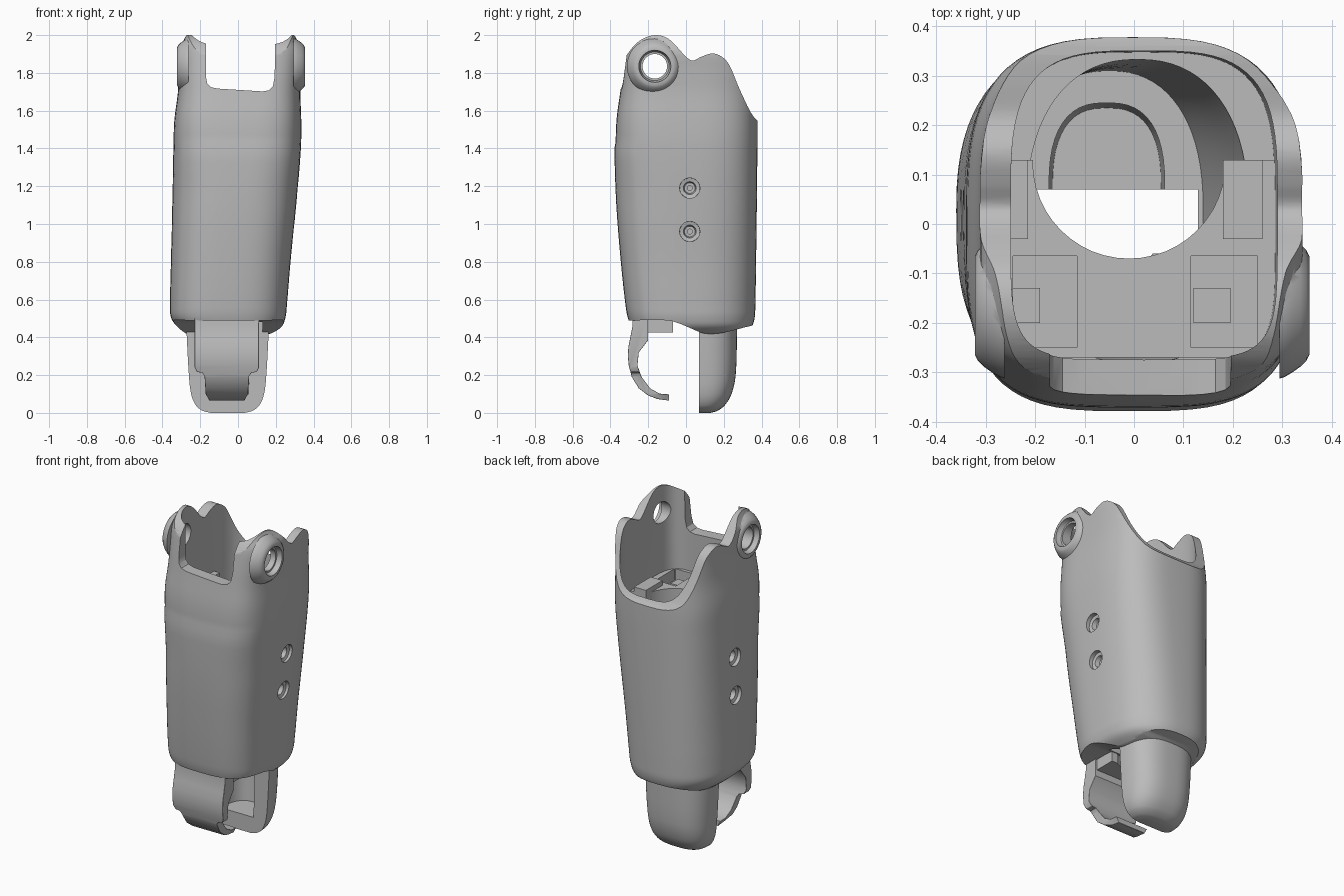
import bpy, bmesh, math

if "Cube" in bpy.data.objects:
    bpy.data.objects.remove(bpy.data.objects["Cube"])

grey = bpy.data.materials.new("plain_grey")
grey.diffuse_color = (0.5, 0.5, 0.5, 1)
grey.use_nodes = True
grey.node_tree.nodes["Principled BSDF"].inputs["Base Color"].default_value = grey.diffuse_color


def make(name, verts, faces):
    bm = bmesh.new()
    vs = [bm.verts.new(v) for v in verts]
    for f in faces:
        bm.faces.new([vs[i] for i in f])
    bmesh.ops.recalc_face_normals(bm, faces=bm.faces[:])
    me = bpy.data.meshes.new(name)
    bm.to_mesh(me)
    bm.free()
    me.materials.append(grey)
    ob = bpy.data.objects.new(name, me)
    bpy.context.collection.objects.link(ob)
    return ob


def rings(name, loops):
    """Skin a stack of equal closed loops and cap both ends."""
    n = len(loops[0])
    verts = [v for lp in loops for v in lp]
    faces = [(k * n + i, k * n + (i + 1) % n, (k + 1) * n + (i + 1) % n, (k + 1) * n + i)
             for k in range(len(loops) - 1) for i in range(n)]
    faces += [tuple(range(n)), tuple(range(len(verts) - n, len(verts)))]
    return make(name, verts, faces)


def smooth(pts, steps):
    """Hermite curve through tuples; the first value is the parameter."""
    def slope(i):
        a, b = pts[max(i - 1, 0)], pts[min(i + 1, len(pts) - 1)]
        return [(q - p) / (b[0] - a[0]) for p, q in zip(a, b)]
    out = []
    for i in range(len(pts) - 1):
        p, q, m, w = pts[i], pts[i + 1], slope(i), slope(i + 1)
        h = q[0] - p[0]
        for s in range(steps):
            t = s / steps
            a, b = 2 * t**3 - 3 * t**2 + 1, (t**3 - 2 * t**2 + t) * h
            c, d = 3 * t**2 - 2 * t**3, (t**3 - t**2) * h
            row = [a * e + b * f + c * g + d * k for e, f, g, k in zip(p, m, q, w)]
            row[0] = p[0] + h * t
            out.append(tuple(row))
    return out + [tuple(pts[-1])]


def ramp(z, z0, z1, a, b):
    return a + (b - a) * min(1, max(0, (z - z0) / (z1 - z0)))


def loft(name, sections, back, front=None, steps=4, count=72, panel=0):
    """Superellipse sections (z, x0, x1, y0, y1); back(z) and front(z) give the squareness."""
    front = front or back
    loops = []
    for z, x0, x1, y0, y1 in smooth(sections, steps):
        lp = []
        for i in range(count):
            c, s = math.cos(math.tau * i / count), math.sin(math.tau * i / count)
            n = front(z) if s < 0 else back(z)
            x = (x0 + x1) / 2 + (x1 - x0) / 2 * math.copysign(abs(c) ** (2 / n), c)
            y = (y0 + y1) / 2 + (y1 - y0) / 2 * math.copysign(abs(s) ** (2 / n), s)
            if panel and s < -0.55 and z < 1.43:   # slightly raised front panel
                y -= panel
            lp.append((x, y, z))
        loops.append(lp)
    return rings(name, loops)


def prism(name, pts, axis, a, b):
    put = (lambda p, t: (t, p[0], p[1])) if axis == 'x' else (lambda p, t: (p[0], t, p[1]))
    return rings(name, [[put(p, t) for p in pts] for t in (a, b)])


def box(name, x0, x1, y0, y1, z0, z1):
    return prism(name, [(y0, z0), (y1, z0), (y1, z1), (y0, z1)], 'x', x0, x1)


def post(name, x, y, r, z0, z1):
    return rings(name, [[(x + r * math.cos(math.tau * i / 48), y + r * math.sin(math.tau * i / 48), z)
                         for i in range(48)] for z in (z0, z1)])


def lathe(name, profile, y, z, count=40):
    """Turned solid about an axis along x; profile is (x, radius)."""
    return rings(name, [[(x, y + r * math.cos(math.tau * i / count),
                          z + r * math.sin(math.tau * i / count)) for i in range(count)]
                        for x, r in profile])


def combine(ob, tool, op='DIFFERENCE'):
    m = ob.modifiers.new("b", 'BOOLEAN')
    m.operation, m.solver, m.object = op, 'EXACT', tool
    bpy.context.view_layer.objects.active = ob
    bpy.ops.object.modifier_apply(modifier=m.name)
    bpy.data.objects.remove(tool, do_unlink=True)


# outer shell, leaning slightly sideways, rounder at the lower back
shell = loft("shin_shell", [
    (0.40, -.25, .14, -.25, .30), (0.45, -.315, .225, -.28, .345), (0.50, -.353, .25, -.30, .363),
    (0.56, -.36, .258, -.312, .367), (0.8, -.355, .278, -.338, .371), (1.1, -.348, .308, -.362, .375),
    (1.4, -.342, .333, -.372, .378), (1.55, -.337, .335, -.368, .378), (1.7, -.318, .33, -.348, .375),
    (1.82, -.312, .336, -.332, .375), (1.92, -.31, .34, -.317, .37), (1.98, -.285, .31, -.305, .36),
    (2.08, -.24, .27, -.28, .34)], lambda z: ramp(z, .5, 1.5, 2.45, 3.05),
    lambda z: ramp(z, 1.2, 1.8, 3, 4.2), panel=.007)

# wavy top rim and lower hem, seen from the side
rim = smooth([(-.5, 1.84), (-.35, 1.85), (-.31, 1.90), (-.27, 1.95), (-.22, 1.985), (-.16, 2.0),
              (-.1, 1.985), (-.05, 1.94), (0, 1.885), (.035, 1.865), (.08, 1.885), (.14, 1.903),
              (.19, 1.885), (.23, 1.84), (.29, 1.70), (.36, 1.565), (.5, 1.45)], 4)
hem = smooth([(-.5, .49), (-.28, .49), (-.1, .49), (-.04, .475), (.02, .45), (.1, .42),
              (.2, .425), (.3, .45), (.37, .465), (.5, .47)], 4)
combine(shell, prism("side_outline", hem + rim[::-1], 'x', -.6, .6), 'INTERSECT')

# pivot bosses flaring into the ears
PY, PZ = -.165, 1.835
for s, xo in ((-1, .322), (1, .355)):
    combine(shell, lathe("boss", [(s * (xo - d), r) for d, r in
            ((0, .100), (.006, .112), (.018, .124), (.035, .136), (.05, .145), (.06, .148))], PY, PZ), 'UNION')

# hollow inside: wide squarish upper bay, narrower lower bore
combine(shell, loft("upper_bay", [(1.40, -.255, .285, -.28, .348), (1.7, -.25, .29, -.275, .352),
                                  (2.2, -.25, .29, -.27, .352)], lambda z: 3.4, lambda z: 5.5))
combine(shell, loft("lower_bore", [(.53, -.24, .14, -.25, .31), (1.0, -.235, .20, -.28, .32),
                                   (1.45, -.215, .235, -.28, .335)], lambda z: 2.3, lambda z: 2.6))

# front notch between the ears
combine(shell, prism("notch", [(-.17, 2.2), (-.17, 1.78), (-.163, 1.745), (-.145, 1.725), (-.11, 1.717),
                               (0, 1.71), (.13, 1.702), (.165, 1.708), (.185, 1.73), (.194, 1.78),
                               (.2, 2.2)], 'y', -.6, -.15))


# pivot holes and stepped screw holes on both flanks
def bore(s, steps, y, z):
    combine(shell, lathe("bore", [(s * x, r) for x, r in steps], y, z))


for s, xo in ((-1, .322), (1, .355)):
    bore(s, ((xo + .05, .085), (xo - .006, .085), (xo - .03, .076), (xo - .03, .065), (.1, .065)), PY, PZ)
for s, z, xo in ((-1, 1.19, .346), (-1, .96, .351), (1, 1.19, .316), (1, .96, .294)):
    bore(s, ((xo + .05, .055), (xo - .02, .053), (xo - .025, .034), (xo - .05, .028),
             (xo - .05, .013), (xo - .065, .013)), .02, z)

# ankle opening in the floor
combine(shell, box("ankle_opening", -.2, .13, -.06, .0701, .3, .7))


def pocket():
    return loft("pocket", [(.1, -.165, .055, -.095, .235), (.3, -.172, .062, -.105, .245),
                           (.62, -.172, .062, -.105, .245)], lambda z: 2.6, count=48)


combine(shell, pocket())

# heel cup: half bowl with a pocket
C = -.055
heel = loft("heel_cup", [(z, C - rx, C + rx, .07 - ry, .07 + ry) for z, rx, ry in (
    (0, .09, .06), (.01, .13, .095), (.04, .168, .135), (.1, .193, .171), (.2, .205, .193),
    (.42, .217, .2), (.5, .22, .2))], lambda z: 2.7)
combine(heel, box("front_half", -.6, .6, -.6, .07, -.2, .8))
combine(heel, pocket())

# hooked front tongue, narrower at the tip
tongue = prism("front_tongue", [
    (-.285, .53), (-.283, .46), (-.295, .4), (-.305, .35), (-.308, .3), (-.303, .25), (-.287, .19),
    (-.25, .13), (-.2, .092), (-.15, .073), (-.09, .065), (-.09, .098), (-.14, .102), (-.19, .13),
    (-.235, .19), (-.257, .25), (-.25, .32), (-.2, .385), (-.2, .53)], 'x', -.3, .2)
half = [(.17, .6), (.17, .24), (.158, .217), (.13, .212), (.118, .195), (.112, .1), (.095, .07), (.09, .0)]
combine(tongue, prism("tongue_outline", [(C - x - .004, z) for x, z in half]
                      + [(C + x - .004, z) for x, z in half[::-1]], 'y', -.6, .2), 'INTERSECT')
bev = tongue.modifiers.new("soft_edges", 'BEVEL')
bev.width, bev.segments, bev.angle_limit = .006, 2, math.radians(50)

# ankle block behind the tongue with a scooped rear edge
ankle = prism("ankle_block", [(-.255, .425), (-.07, .425), (-.07, .54), (-.255, .54)], 'x', -.18, .1)
combine(ankle, post("scoop", -.025, .075, .17, .3, .7))

# inner shelf with a round bore and two recesses
shelf = box("inner_shelf", -.258, .29, -.27, .13, 1.37, 1.47)
combine(shelf, post("shelf_bore", -.01, .125, .195, 1.2, 1.6))
for x0, x1 in ((-.245, -.115), (.115, .25)):
    combine(shelf, box("recess", x0, x1, -.25, -.065, 1.4, 1.6))

# ribs standing on the shelf and small blocks in its recesses
parts = [shell, heel, tongue, ankle, shelf,
         box("rib_left", -.258, -.215, -.03, .13, 1.4, 1.5),
         box("rib_right", .18, .26, -.03, .13, 1.4, 1.5),
         box("block_left", -.245, -.19, -.2, -.13, 1.39, 1.44),
         box("block_right", .12, .195, -.2, -.13, 1.39, 1.44)]

bpy.ops.object.select_all(action='DESELECT')
for ob in parts:
    ob.select_set(True)
bpy.context.view_layer.objects.active = shell
bpy.ops.object.shade_smooth_by_angle(angle=math.radians(32))
